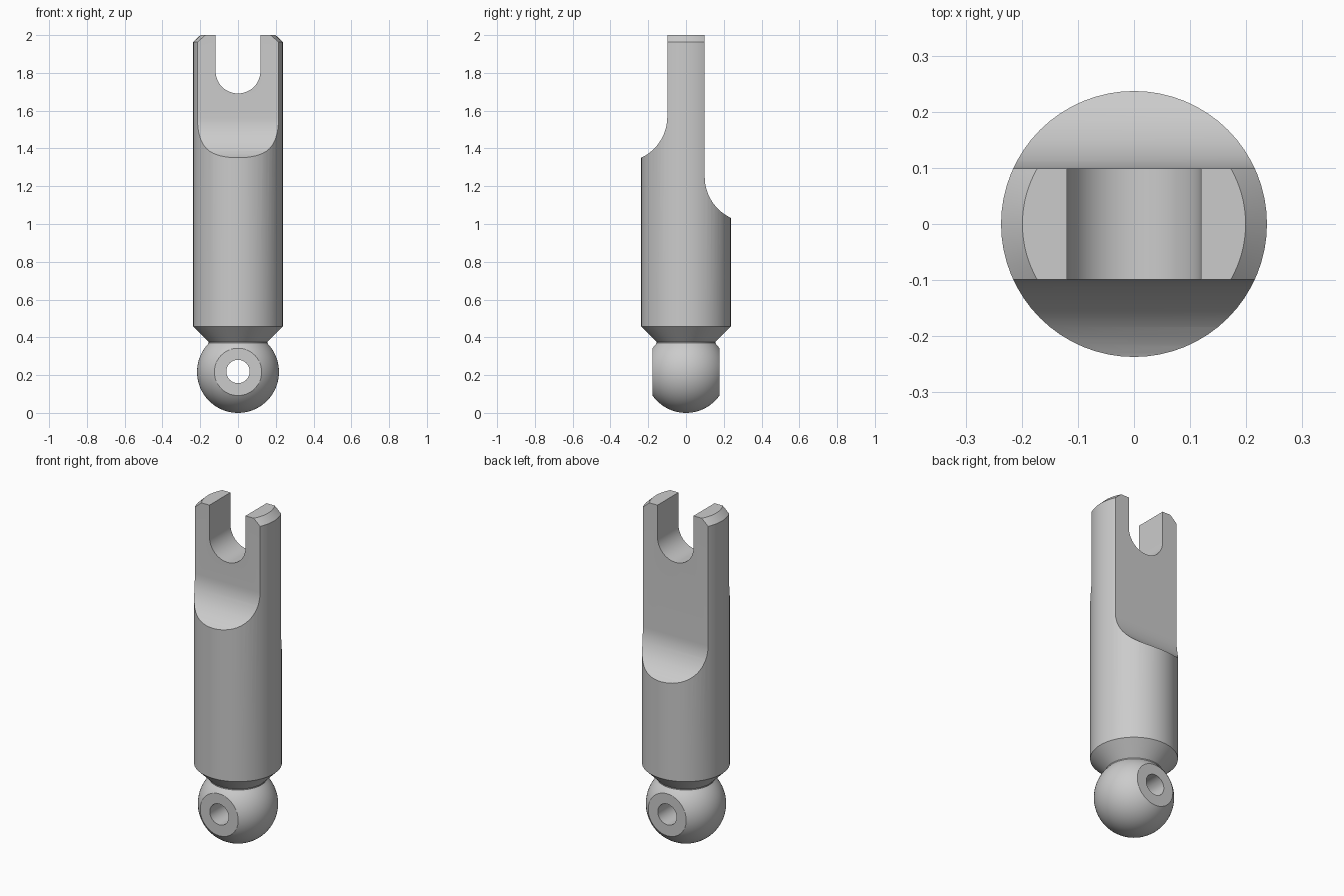
import bpy, bmesh, math
from mathutils import Vector, Matrix

if "Cube" in bpy.data.objects:
    bpy.data.objects.remove(bpy.data.objects["Cube"])

R = 0.237            # shaft radius
BALL = 0.217         # ball radius and centre height
HALF = 0.099         # half thickness of the tongue


def finish(name, bm):
    bmesh.ops.remove_doubles(bm, verts=bm.verts, dist=1e-5)
    bmesh.ops.recalc_face_normals(bm, faces=bm.faces)
    mesh = bpy.data.meshes.new(name)
    bm.to_mesh(mesh)
    bm.free()
    ob = bpy.data.objects.new(name, mesh)
    bpy.context.collection.objects.link(ob)
    return ob


def lathe(name, profile, steps):
    bm = bmesh.new()
    vs = [bm.verts.new((r, 0, z)) for r, z in profile]
    es = [bm.edges.new(p) for p in zip(vs, vs[1:])]
    bmesh.ops.spin(bm, geom=vs + es, cent=(0, 0, 0), axis=(0, 0, 1),
                   angle=math.tau, steps=steps)
    return finish(name, bm)


def prism(name, points, depth):
    """Extrude a closed 3D outline along the depth vector."""
    bm = bmesh.new()
    face = bm.faces.new([bm.verts.new(p) for p in points])
    out = bmesh.ops.extrude_face_region(bm, geom=[face], use_keep_orig=True)
    moved = [g for g in out["geom"] if isinstance(g, bmesh.types.BMVert)]
    bmesh.ops.translate(bm, verts=moved, vec=Vector(depth))
    return finish(name, bm)


def arc(cx, cz, r, a0, a1, n):
    return [(cx + r * math.cos(math.radians(a0 + (a1 - a0) * i / n)),
             cz + r * math.sin(math.radians(a0 + (a1 - a0) * i / n)))
            for i in range(n + 1)]


def cut(target, cutter):
    cutter.hide_render = True
    bpy.context.view_layer.objects.active = target
    mod = target.modifiers.new("cut", 'BOOLEAN')
    mod.operation = 'DIFFERENCE'
    mod.solver = 'EXACT'
    mod.object = cutter
    bpy.ops.object.modifier_apply(modifier=mod.name)
    bpy.data.objects.remove(cutter)


# Shaft and ball turned from one profile
neck = 0.155
ball_end = math.degrees(math.acos(neck / BALL))
profile = [(0, 0)] + arc(0, BALL, BALL, -90, ball_end, 26)[1:]
profile += [(neck, 0.375), (R, 0.457), (R, 1.963), (0.199, 2.0), (0, 2.0)]
joint = lathe("ball_end_shaft", profile, 64)

# Side reliefs with a curved run-out, lower on the back
FILLET = 0.24
for side, zc in ((-1, 1.568), (1, 1.25)):
    pts = [(HALF, 2.2)] + arc(HALF + FILLET, zc, FILLET, 180, 270, 20) + [(0.5, zc - FILLET), (0.5, 2.2)]
    cut(joint, prism("relief_cutter", [(-0.5, side * y, z) for y, z in pts], (1, 0, 0)))

# Round-bottomed fork slot
pts = [(-0.119, 2.2)] + arc(0, 1.81, 0.119, 180, 360, 24) + [(0.119, 2.2)]
cut(joint, prism("slot_cutter", [(x, -0.5, z) for x, z in pts], (0, 1, 0)))

# Flats on the front and back of the ball
for y in (-0.5, 0.177):
    pts = [(-0.3, y, -0.1), (0.3, y, -0.1), (0.3, y, 0.37), (-0.3, y, 0.37)]
    cut(joint, prism("flat_cutter", pts, (0, 0.323, 0)))

# Cross hole through the ball
pts = arc(0, 0.219, 0.062, 0, 360, 32)[:-1]
cut(joint, prism("hole_cutter", [(x, -0.5, z) for x, z in pts], (0, 1, 0)))

# Smooth shading with crisp edges
bpy.ops.object.select_all(action='DESELECT')
joint.select_set(True)
bpy.context.view_layer.objects.active = joint
bpy.ops.object.shade_smooth_by_angle(angle=math.radians(25))
